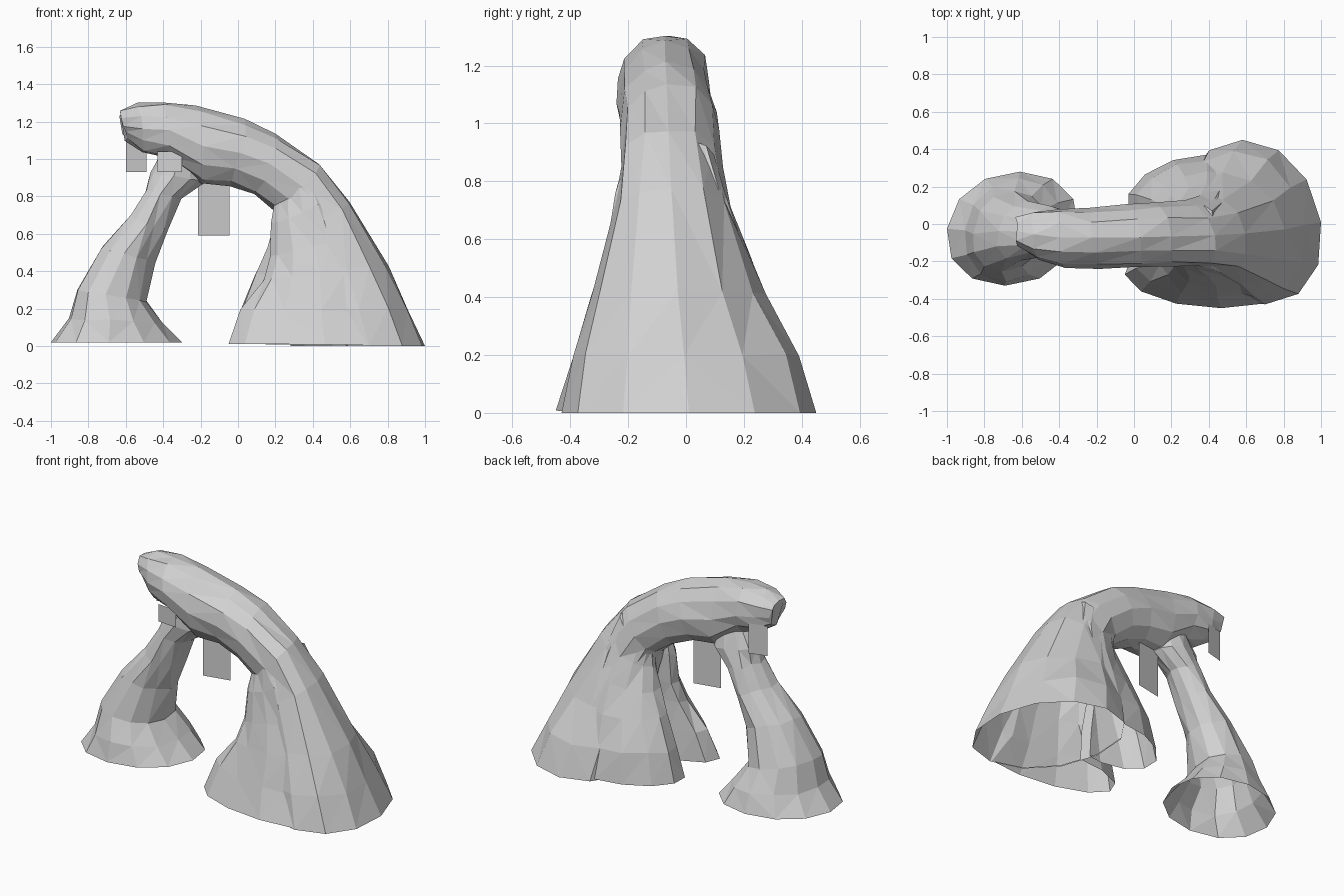
import bpy, bmesh, math, random
from mathutils import Vector

random.seed(4)
cube = bpy.data.objects.get("Cube")
if cube:
    bpy.data.objects.remove(cube, do_unlink=True)

stone = bpy.data.materials.new("pale_grey_stone")
stone.use_nodes = True
grey = (0.64, 0.64, 0.64, 1)
stone.diffuse_color = grey
shader = next(n for n in stone.node_tree.nodes if n.type == 'BSDF_PRINCIPLED')
shader.inputs["Base Color"].default_value = grey
shader.inputs["Roughness"].default_value = 0.9


def make_object(name, bm):
    mesh = bpy.data.meshes.new(name)
    bm.to_mesh(mesh)
    bm.free()
    mesh.materials.append(stone)
    ob = bpy.data.objects.new(name, mesh)
    bpy.context.scene.collection.objects.link(ob)
    return ob


def loft(name, rings, power=0.95, skew=0.0, sides=12, rough=0.008):
    """Each ring: two opposite points in the xz plane, then front and back y.
    skew slides the back of each ring towards +x and the front towards -x."""
    bm = bmesh.new()
    loops = []
    for i, (xa, za, xb, zb, yf, yb) in enumerate(rings):
        a, b = Vector((xa, 0, za)), Vector((xb, 0, zb))
        mid, half = (a + b) / 2, (b - a) / 2
        slide = skew * (1 - i / len(rings))
        loop = []
        for k in range(sides):
            t = math.tau * k / sides
            c, s = math.cos(t), math.sin(t)
            u = math.copysign(abs(c) ** power, c)
            v = math.copysign(abs(s) ** power, s)
            p = mid + half * u + Vector((slide * v, (yf + yb) / 2 + (yb - yf) / 2 * v, 0))
            if i:
                p += Vector([random.uniform(-rough, rough) for _ in range(3)])
            loop.append(bm.verts.new(p))
        loops.append(loop)
    for lo, hi in zip(loops, loops[1:]):
        for k in range(sides):
            n = (k + 1) % sides
            bm.faces.new((lo[k], lo[n], hi[n], hi[k]))
    bm.faces.new(loops[0])
    bm.faces.new(loops[-1])
    bmesh.ops.triangulate(bm, faces=bm.faces[:])
    bmesh.ops.recalc_face_normals(bm, faces=bm.faces[:])
    return make_object(name, bm)


# Main limb: thick foot sweeping over into the blunt overhanging nose
arch = loft("rock_arch", [
    (0.28, 0, 1.0, 0, -0.43, 0.45),
    (0.27, 0.2, 0.91, 0.2, -0.39, 0.39),
    (0.25, 0.42, 0.8, 0.42, -0.33, 0.27),
    (0.23, 0.6, 0.6, 0.78, -0.25, 0.15),
    (0.20, 0.72, 0.43, 0.98, -0.23, 0.12),
    (0.08, 0.81, 0.2, 1.14, -0.23, 0.11),
    (-0.05, 0.86, 0.03, 1.21, -0.23, 0.1),
    (-0.2, 0.87, -0.22, 1.28, -0.24, 0.09),
    (-0.38, 1.0, -0.4, 1.305, -0.23, 0.08),
    (-0.51, 1.03, -0.54, 1.295, -0.19, 0.07),
    (-0.6, 1.1, -0.63, 1.26, -0.12, 0.04)], skew=-0.06)

# Slender leg rising to the underside of the arch
slender_leg = loft("slender_leg", [
    (-1.0, 0.02, -0.3, 0.02, -0.33, 0.28),
    (-0.91, 0.15, -0.4, 0.12, -0.3, 0.24),
    (-0.86, 0.3, -0.49, 0.24, -0.26, 0.17),
    (-0.73, 0.53, -0.45, 0.45, -0.2, 0.12),
    (-0.57, 0.7, -0.38, 0.62, -0.17, 0.09),
    (-0.49, 0.83, -0.3, 0.78, -0.15, 0.07),
    (-0.47, 0.93, -0.18, 0.88, -0.15, 0.06),
    (-0.4, 1.04, -0.2, 1.02, -0.14, 0.03)], skew=0.04)

# Buttresses flanking the hollow on the inner side of the thick foot
front_buttress = loft("front_buttress", [
    (-0.05, 0.012, 0.88, 0.004, -0.45, -0.09),
    (0.02, 0.19, 0.8, 0.18, -0.39, -0.09),
    (0.13, 0.36, 0.68, 0.4, -0.335, -0.08),
    (0.17, 0.48, 0.58, 0.58, -0.29, -0.06),
    (0.175, 0.66, 0.5, 0.78, -0.25, -0.05),
    (0.2, 0.76, 0.42, 0.95, -0.21, -0.06)], power=1.0, skew=-0.05)
back_buttress = loft("back_buttress", [
    (-0.03, 0.012, 0.62, 0.006, -0.05, 0.37),
    (0.02, 0.2, 0.6, 0.2, -0.04, 0.34),
    (0.1, 0.38, 0.57, 0.4, -0.03, 0.28),
    (0.16, 0.52, 0.52, 0.6, -0.03, 0.21),
    (0.19, 0.65, 0.47, 0.79, -0.03, 0.15),
    (0.2, 0.75, 0.42, 0.93, -0.03, 0.11)], power=1.0, skew=0.09)

# Fuse the rock masses into one shell
parts = [slender_leg, front_buttress, back_buttress]
for part in parts:
    mod = arch.modifiers.new("fuse", 'BOOLEAN')
    mod.operation = 'UNION'
    mod.solver = 'EXACT'
    mod.object = part
bpy.context.view_layer.update()
fused = bpy.data.meshes.new_from_object(
    arch.evaluated_get(bpy.context.evaluated_depsgraph_get()))
arch.modifiers.clear()
arch.data = fused
for part in parts:
    bpy.data.objects.remove(part, do_unlink=True)

# Open the undersides of the feet
bm = bmesh.new()
bm.from_mesh(fused)
under = [f for f in bm.faces
         if f.normal.z < -0.9 and max(v.co.z for v in f.verts) < 0.03]
bmesh.ops.delete(bm, geom=under, context='FACES')
bm.to_mesh(fused)
bm.free()

# Flat hanging sheets below the arch: x range, z range, y at each side
for name, x0, x1, z0, z1, y0, y1 in (
        ("nose_hanging", -0.6, -0.49, 0.93, 1.12, 0.04, 0.07),
        ("front_hanging", -0.43, -0.3, 0.93, 1.04, -0.185, -0.195),
        ("centre_hanging", -0.215, -0.045, 0.59, 0.9, -0.045, -0.01)):
    bm = bmesh.new()
    bm.faces.new([bm.verts.new(p) for p in (
        (x0, y0, z0), (x1, y1, z0), (x1, y1, z1), (x0, y0, z1))])
    make_object(name, bm)
